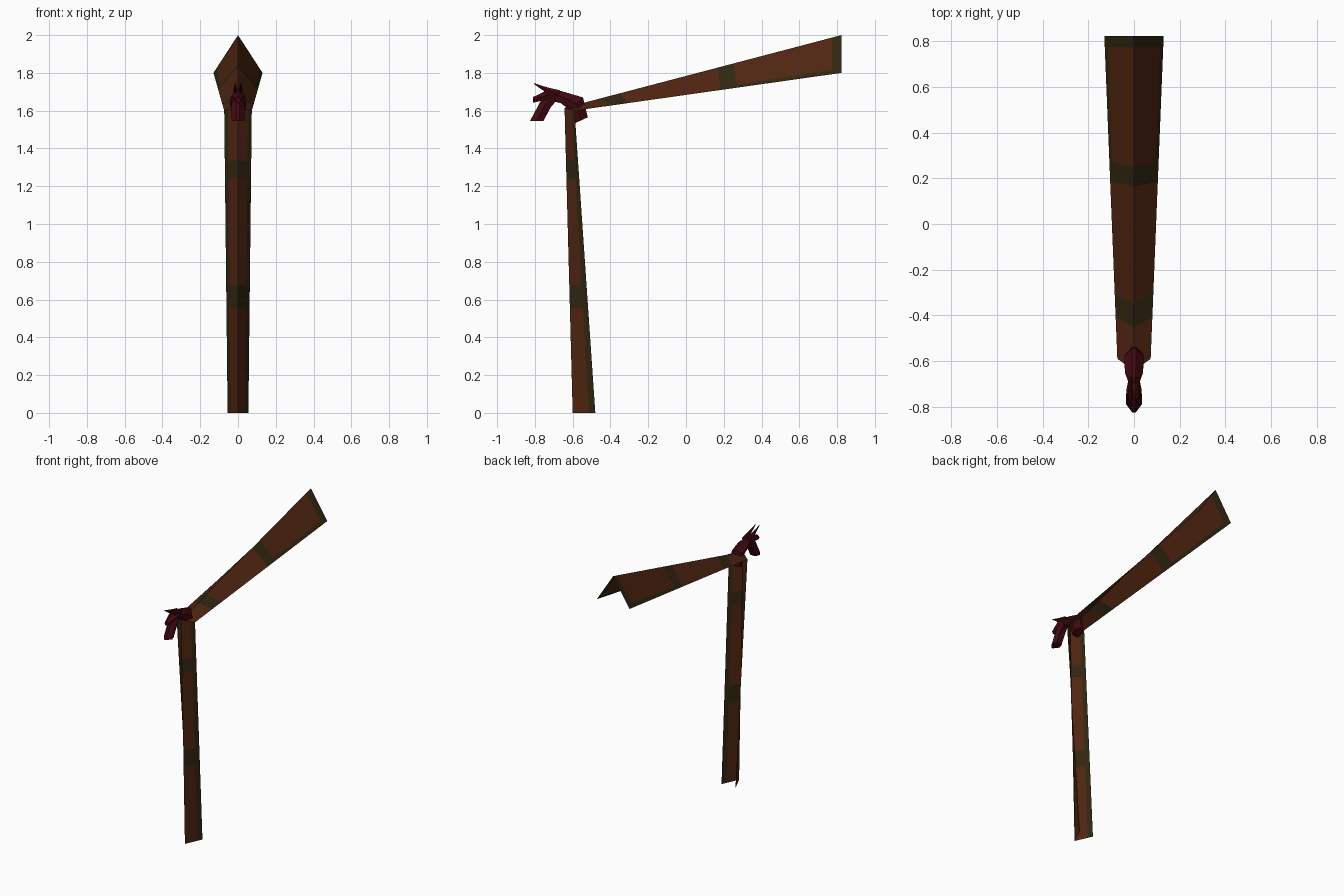
import bpy
from mathutils import Vector

if "Cube" in bpy.data.objects:
    bpy.data.objects.remove(bpy.data.objects["Cube"])


def material(name, rgb):
    m = bpy.data.materials.new(name)
    m.diffuse_color = (*rgb, 1)
    m.use_nodes = True
    m.node_tree.nodes["Principled BSDF"].inputs["Base Color"].default_value = m.diffuse_color
    return m


BROWN = material("brown wood", (0.080, 0.0185, 0.0056))
GREEN = material("mossy green", (0.030, 0.019, 0.0055))
RED = material("dark red", (0.056, 0.0025, 0.006))


def make(name, verts, faces, mats, idx=None):
    me = bpy.data.meshes.new(name)
    me.from_pydata(verts, [], faces)
    for m in mats:
        me.materials.append(m)
    if idx:
        for p, i in zip(me.polygons, idx):
            p.material_index = i
    ob = bpy.data.objects.new(name, me)
    bpy.context.collection.objects.link(ob)
    return ob


def folded_sheet(name, ridge, wing, cuts, bands, strip, strip_from):
    """V-shaped open sheet: ridge and wing are (start, end) lines."""
    verts, faces, idx = [], [], []
    r0, r1, w0, w1 = (Vector(p) for p in (*ridge, *wing))
    for t in cuts:
        r, w = r0.lerp(r1, t), w0.lerp(w1, t)
        row = [r.lerp(w, u) for u in (1, strip, 0)]
        verts += [(-p.x, p.y, p.z) for p in row] + [tuple(p) for p in row[1::-1]]
    for i in range(len(cuts) - 1):
        for j in range(4):
            a = i * 5 + j
            faces.append((a, a + 1, a + 6, a + 5))
            edge = j in (0, 3) and cuts[i] >= strip_from
            idx.append(1 if i in bands or edge else 0)
    return make(name, verts, faces, (BROWN, GREEN), idx)


# upright post, ridge facing the front
folded_sheet("post", ((0, -0.60, 0), (0, -0.643, 1.615)),
             ((0.055, -0.48, 0), (0.073, -0.59, 1.6)),
             (0, 0.345, 0.42, 0.77, 0.83, 1), (1, 3), 0.72, 0)

# sloping roof beam, ridge on top, widening to the back
folded_sheet("roof_beam", ((0, -0.643, 1.615), (0, 0.823, 2.0)),
             ((0.073, -0.59, 1.6), (0.13, 0.823, 1.8)),
             (0, 0.13, 0.20, 0.55, 0.61, 0.965, 1), (1, 3, 5), 0.88, 0.55)


def carved(name, sections, shift=0.0):
    """Six-sided loft; each section is (top y, top z, bottom y, bottom z, half width)."""
    verts, faces = [], []
    for ty, tz, by, bz, w in sections:
        t, b = Vector((0, ty, tz)), Vector((0, by, bz))
        for x, u in ((-0.2, 0), (0.2, 0), (1, 0.5), (0.6, 1), (-0.6, 1), (-1, 0.5)):
            p = t.lerp(b, u)
            verts.append((x * w + shift, p.y, p.z))
    n = len(sections)
    for i in range(n - 1):
        for j in range(6):
            a, b = i * 6 + j, i * 6 + (j + 1) % 6
            faces.append((a, b, b + 6, a + 6))
    faces += [tuple(range(5, -1, -1)), tuple(range(6 * n - 6, 6 * n))]
    return make(name, verts, faces, (RED,))


# carved beast head: neck and skull, snout, lower jaw, twin horns
carved("neck", [(-0.52, 1.565, -0.595, 1.53, 0.035), (-0.545, 1.67, -0.61, 1.60, 0.042),
                (-0.63, 1.695, -0.67, 1.645, 0.040), (-0.69, 1.712, -0.71, 1.66, 0.022)])
carved("snout", [(-0.67, 1.705, -0.67, 1.64, 0.022), (-0.73, 1.71, -0.73, 1.66, 0.034),
                 (-0.81, 1.672, -0.81, 1.642, 0.014)])
carved("lower_jaw", [(-0.73, 1.69, -0.67, 1.67, 0.026), (-0.77, 1.65, -0.715, 1.62, 0.034),
                     (-0.826, 1.545, -0.755, 1.545, 0.034)])
for side, s in (("left", -1), ("right", 1)):
    carved(side + "_horn", [(-0.67, 1.708, -0.67, 1.68, 0.010), (-0.74, 1.725, -0.74, 1.695, 0.010),
                            (-0.806, 1.746, -0.806, 1.742, 0.002)], 0.015 * s)
